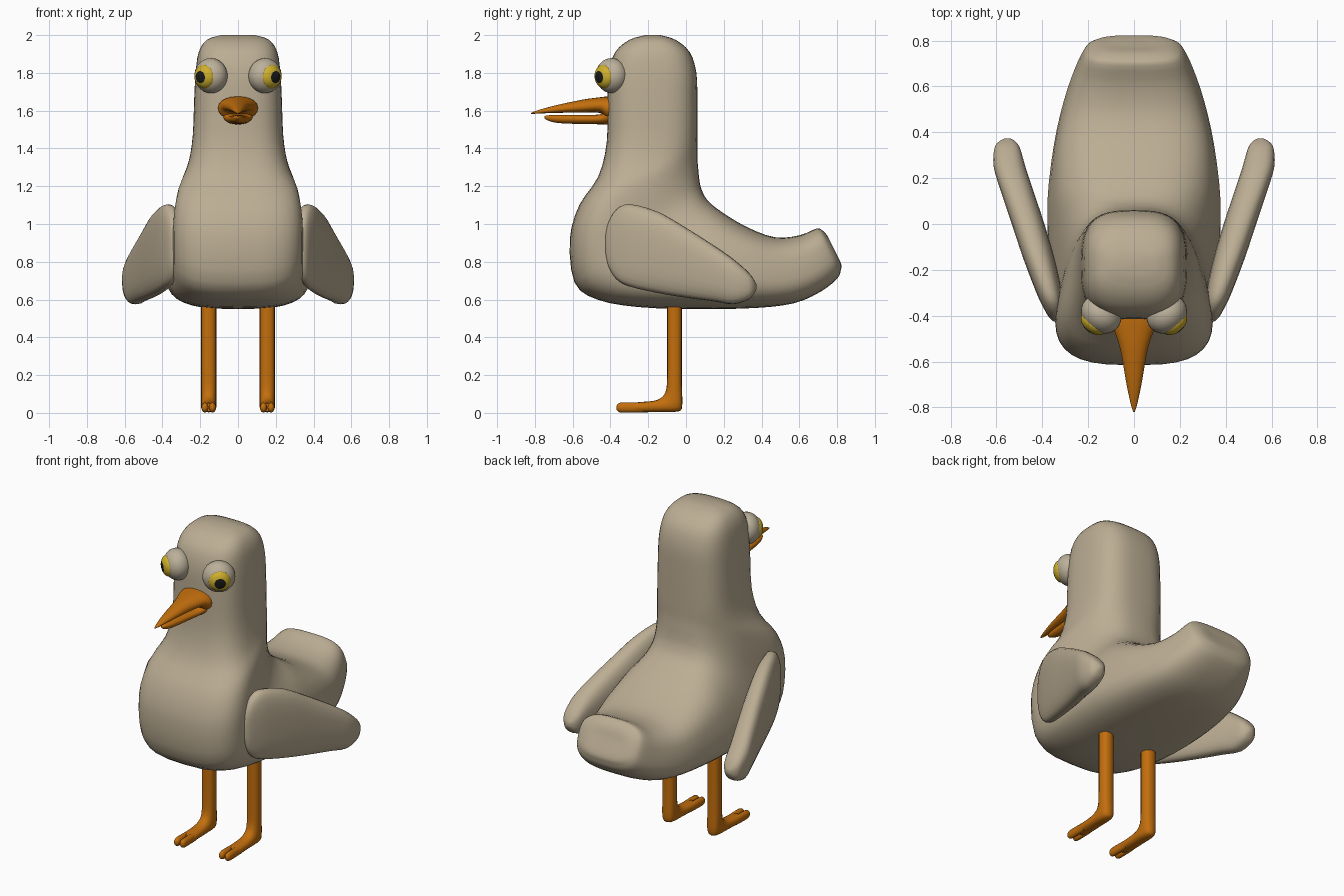
import bpy, bmesh, math
from mathutils import Vector


def material(name, rgb):
    m = bpy.data.materials.new(name)
    m.diffuse_color = (*rgb, 1)
    return m


FEATHER = material("feather beige", (0.50, 0.42, 0.295))
EYEBALL = material("eyeball beige", (0.50, 0.435, 0.325))
ORANGE = material("beak orange", (0.54, 0.157, 0.004))
YELLOW = material("iris yellow", (0.62, 0.43, 0.025))
BLACK = material("pupil black", (0.01, 0.01, 0.01))


def finish(bm, name, mats, mirror=False, angle=50):
    bmesh.ops.recalc_face_normals(bm, faces=bm.faces[:])
    me = bpy.data.meshes.new(name)
    bm.to_mesh(me)
    bm.free()
    for m in mats:
        me.materials.append(m)
    ob = bpy.data.objects.new(name, me)
    bpy.context.collection.objects.link(ob)
    bpy.ops.object.select_all(action='DESELECT')
    ob.select_set(True)
    bpy.context.view_layer.objects.active = ob
    bpy.ops.object.shade_smooth_by_angle(angle=math.radians(angle))
    if mirror:
        ob.modifiers.new("mirror", 'MIRROR').use_mirror_merge = False
    return ob


def spline(rows, steps):
    """Smoothly interpolate the section rows."""
    out = []
    for i in range(len(rows) - 1):
        p0, p1 = rows[max(i - 1, 0)], rows[i]
        p2, p3 = rows[i + 1], rows[min(i + 2, len(rows) - 1)]
        for k in range(steps):
            t = k / steps
            out.append([0.5 * (2 * b + (c - a) * t + (2 * a - 5 * b + 4 * c - d) * t * t
                               + (3 * b - a - 3 * c + d) * t ** 3)
                        for a, b, c, d in zip(p0, p1, p2, p3)])
    return out + [list(rows[-1])]


def loft(name, rows, mat, n=2.0, sides=32, steps=3, mirror=False):
    """Rows: side points a (y, z) and b (y, z), half widths at a and b, centre x."""
    bm = bmesh.new()
    rings = []
    for ya, za, yb, zb, wa, wb, xc in spline(rows, steps):
        ring = []
        for k in range(sides):
            t = 2 * math.pi * k / sides
            c, s = math.cos(t), math.sin(t)
            v = math.copysign(abs(c) ** (2 / n), c)
            u = math.copysign(abs(s) ** (2 / n), s)
            f = (v + 1) / 2
            ring.append(bm.verts.new((xc + u * (wb + (wa - wb) * f),
                                      yb + (ya - yb) * f, zb + (za - zb) * f)))
        rings.append(ring)
    for r, q in zip(rings, rings[1:]):
        for k in range(sides):
            j = (k + 1) % sides
            bm.faces.new((r[k], r[j], q[j], q[k]))
    bm.faces.new(rings[0])
    bm.faces.new(rings[-1])
    return finish(bm, name, [mat], mirror)


# Body, neck and head: one loft fanning from the tail up to the crown
body = [
    (0.772, 0.885, 0.808, 0.82, 0.08, 0.08),
    (0.75, 0.935, 0.822, 0.785, 0.145, 0.145),
    (0.72, 0.968, 0.820, 0.757, 0.19, 0.19),
    (0.69, 0.976, 0.80, 0.71, 0.22, 0.22),
    (0.60, 0.94, 0.71, 0.64, 0.25, 0.27),
    (0.47, 0.93, 0.57, 0.58, 0.29, 0.32),
    (0.32, 0.985, 0.36, 0.555, 0.32, 0.37),
    (0.18, 1.07, 0.05, 0.55, 0.31, 0.42),
    (0.11, 1.13, -0.25, 0.56, 0.28, 0.42),
    (0.08, 1.19, -0.47, 0.60, 0.26, 0.40),
    (0.07, 1.24, -0.59, 0.69, 0.25, 0.395),
    (0.065, 1.29, -0.615, 0.92, 0.24, 0.395),
    (0.06, 1.35, -0.565, 1.10, 0.238, 0.36),
    (0.06, 1.42, -0.465, 1.25, 0.237, 0.283),
    (0.06, 1.51, -0.42, 1.43, 0.236, 0.243),
    (0.06, 1.66, -0.415, 1.66, 0.232, 0.232),
    (0.055, 1.80, -0.41, 1.80, 0.226, 0.223),
    (0.02, 1.91, -0.375, 1.91, 0.208, 0.208),
    (-0.055, 1.975, -0.30, 1.975, 0.165, 0.165),
    (-0.135, 2.0, -0.215, 2.0, 0.09, 0.09),
]
loft("body", [r + (0,) for r in body], FEATHER, n=3.0, sides=40)

# Wings: upright blades swept outwards (y, top, bottom, half thickness, x)
wing = [
    (-0.425, 0.95, 0.84, 0.012, 0.338), (-0.41, 1.01, 0.775, 0.025, 0.343),
    (-0.37, 1.075, 0.71, 0.04, 0.352), (-0.30, 1.105, 0.67, 0.055, 0.370),
    (-0.15, 1.065, 0.635, 0.067, 0.415), (0.0, 0.98, 0.61, 0.07, 0.462),
    (0.15, 0.885, 0.59, 0.07, 0.512), (0.25, 0.815, 0.575, 0.068, 0.543),
    (0.33, 0.745, 0.60, 0.055, 0.553), (0.36, 0.705, 0.63, 0.035, 0.553),
    (0.373, 0.68, 0.655, 0.012, 0.552),
]
loft("wings", [(y, t, y, b, w * 1.1, w * 0.93, x) for y, t, b, w, x in wing],
     FEATHER, n=2.6, sides=24, mirror=True)

# Beak: upper and lower halves (y, top, bottom, width top, width bottom)
upper = [
    (-0.36, 1.678, 1.55, 0.105, 0.107), (-0.42, 1.675, 1.555, 0.103, 0.107),
    (-0.455, 1.671, 1.588, 0.085, 0.095), (-0.55, 1.658, 1.59, 0.053, 0.065),
    (-0.70, 1.626, 1.588, 0.029, 0.036), (-0.79, 1.60, 1.584, 0.012, 0.014),
    (-0.82, 1.588, 1.583, 0.003, 0.003),
]
lower = [
    (-0.36, 1.60, 1.527, 0.09, 0.07), (-0.42, 1.60, 1.527, 0.085, 0.066),
    (-0.455, 1.580, 1.528, 0.068, 0.056), (-0.55, 1.578, 1.529, 0.050, 0.042),
    (-0.68, 1.577, 1.535, 0.032, 0.026), (-0.735, 1.575, 1.55, 0.015, 0.013),
    (-0.75, 1.57, 1.562, 0.004, 0.004),
]
for name, rows in (("upper_beak", upper), ("lower_beak", lower)):
    loft(name, [(y, t, y, b, wt, wb, 0) for y, t, b, wt, wb in rows],
         ORANGE, n=2.2, sides=20)

# Legs bending into feet (front point, back point, half width)
leg = [
    (-0.10, 0.62, -0.022, 0.62, 0.04), (-0.10, 0.40, -0.022, 0.40, 0.04),
    (-0.10, 0.20, -0.022, 0.16, 0.04), (-0.105, 0.125, -0.02, 0.04, 0.04),
    (-0.125, 0.085, -0.04, 0.008, 0.04), (-0.17, 0.064, -0.13, 0.005, 0.04),
    (-0.25, 0.057, -0.25, 0.003, 0.04), (-0.285, 0.05, -0.285, 0.008, 0.035),
]
loft("legs", [r[:4] + (r[4], r[4], 0.155) for r in leg],
     ORANGE, n=2.4, sides=16, mirror=True)

# Two toes on each foot
toe = [(-0.23, 0.055, 0.003, 0.018), (-0.33, 0.056, 0.001, 0.019),
       (-0.357, 0.05, 0.006, 0.016), (-0.368, 0.038, 0.018, 0.006)]
for name, dx in (("inner_toes", -0.02), ("outer_toes", 0.02)):
    loft(name, [(y, t, y, b, w, w, 0.155 + dx) for y, t, b, w in toe],
         ORANGE, sides=12, mirror=True)


# Eyes: flattened balls with a bulging iris, each facing outwards
def eye_part(name, radius, depth, offset, mats, pupil=0):
    bm = bmesh.new()
    bmesh.ops.create_uvsphere(bm, u_segments=32, v_segments=36, radius=1)
    for f in bm.faces:
        tilt = math.degrees(f.calc_center_median().angle(Vector((0, 0, 1))))
        f.material_index = 1 if tilt < pupil else 0
    bmesh.ops.scale(bm, verts=bm.verts[:], vec=(radius, radius, depth))
    bmesh.ops.translate(bm, verts=bm.verts[:], vec=(0, 0, offset))
    gaze = Vector((0.64, -0.76, -0.08)).to_track_quat('Z', 'Y')
    bmesh.ops.rotate(bm, verts=bm.verts[:], cent=(0, 0, 0), matrix=gaze.to_matrix())
    bmesh.ops.translate(bm, verts=bm.verts[:], vec=(0.143, -0.393, 1.785))
    finish(bm, name, mats, mirror=True)


eye_part("eyeballs", 0.093, 0.079, 0, [EYEBALL])
eye_part("irises", 0.064, 0.044, 0.050, [YELLOW, BLACK], pupil=30)
